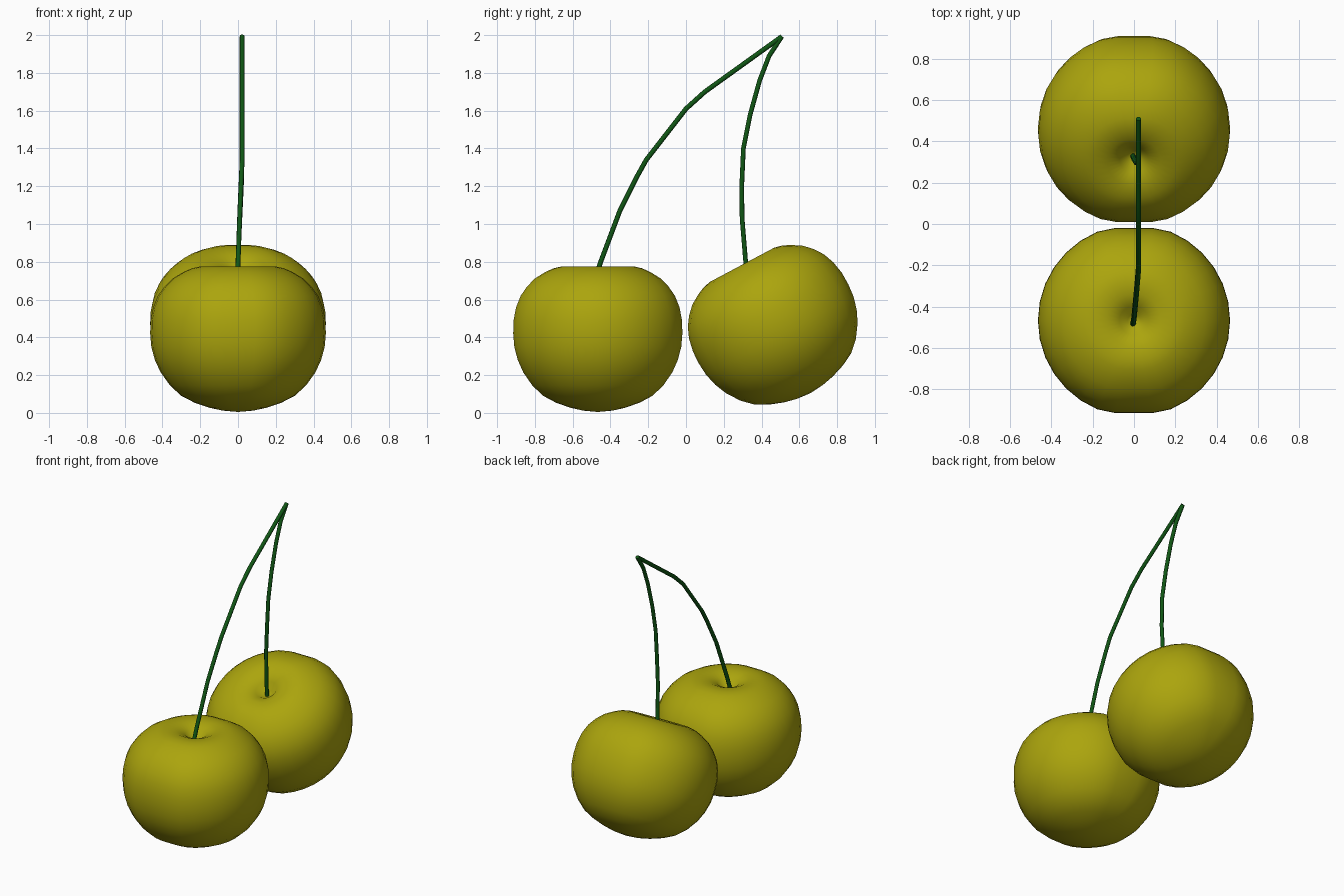
import bpy, bmesh
from math import radians, sin, cos, tau
from mathutils import Matrix

cube = bpy.data.objects.get("Cube")
if cube:
    bpy.data.objects.remove(cube, do_unlink=True)


def make_material(name, rgb):
    mat = bpy.data.materials.new(name)
    mat.use_nodes = True
    color = (*rgb, 1.0)
    mat.diffuse_color = color
    mat.node_tree.nodes["Principled BSDF"].inputs["Base Color"].default_value = color
    return mat


fruit_mat = make_material("olive yellow skin", (0.41, 0.375, 0.004))
stem_mat = make_material("dark green stem", (0.005, 0.095, 0.007))

# Fruit outline from the bottom pole, over the rim and into the dimple
SIDES = 32
FLAT = 0.963  # front and back of each fruit are slightly flattened
profile = [(0.08, 0.012), (0.15, 0.027), (0.23, 0.054), (0.3, 0.09), (0.36, 0.145),
           (0.41, 0.215), (0.44, 0.28), (0.459, 0.35), (0.465, 0.42), (0.463, 0.49),
           (0.449, 0.56), (0.424, 0.62), (0.388, 0.67), (0.345, 0.712), (0.29, 0.745),
           (0.245, 0.765), (0.2, 0.775), (0.13, 0.772), (0.07, 0.745), (0.03, 0.7)]


def make_fruit(name, location, tilt):
    bm = bmesh.new()
    rings = []
    for r, z in profile:
        ring = []
        for i in range(SIDES):
            angle = tau * i / SIDES
            depth = max(-FLAT, min(FLAT, sin(angle)))
            ring.append(bm.verts.new((r * cos(angle), r * depth, z)))
        rings.append(ring)
    bottom = bm.verts.new((0, 0, 0.005))
    top = bm.verts.new((0, 0, 0.69))
    for i in range(SIDES):
        j = (i + 1) % SIDES
        bm.faces.new((bottom, rings[0][j], rings[0][i]))
        bm.faces.new((rings[-1][i], rings[-1][j], top))
        for low, high in zip(rings, rings[1:]):
            bm.faces.new((low[i], low[j], high[j], high[i]))
    for face in bm.faces:
        face.smooth = True
    mesh = bpy.data.meshes.new(name)
    bm.to_mesh(mesh)
    bm.free()
    mesh.materials.append(fruit_mat)
    obj = bpy.data.objects.new(name, mesh)
    obj.matrix_world = Matrix.Translation(location) @ Matrix.Rotation(tilt, 4, "X")
    bpy.context.collection.objects.link(obj)


def make_stem(name, points):
    curve = bpy.data.curves.new(name, "CURVE")
    curve.dimensions = "3D"
    curve.bevel_depth = 0.013
    curve.bevel_resolution = 2
    curve.use_fill_caps = True
    spline = curve.splines.new("POLY")
    spline.points.add(len(points) - 1)
    for point, co in zip(spline.points, points):
        point.co = (*co, 1)
    spline.use_smooth = True
    curve.materials.append(stem_mat)
    bpy.context.collection.objects.link(bpy.data.objects.new(name, curve))


# Upright front fruit and tilted back fruit
make_fruit("front_fruit", (0, -0.467, 0), 0)
make_fruit("back_fruit", (0, 0.661, 0.1), radians(28))

# Two bowed stems meeting at the tip
TIP = (0.022, 0.508, 1.993)
make_stem("front_stem", [(-0.005, -0.485, 0.69), (0, -0.455, 0.79), (0.01, -0.35, 1.07),
                         (0.018, -0.26, 1.25), (0.022, -0.21, 1.34), (0.022, 0, 1.61),
                         (0.022, 0.1, 1.7), TIP])
make_stem("back_stem", [(-0.005, 0.33, 0.7), (0, 0.315, 0.81), (0.01, 0.297, 1.03),
                        (0.018, 0.295, 1.2), (0.022, 0.304, 1.4), (0.022, 0.34, 1.58),
                        (0.022, 0.39, 1.76), (0.022, 0.44, 1.89), TIP])
